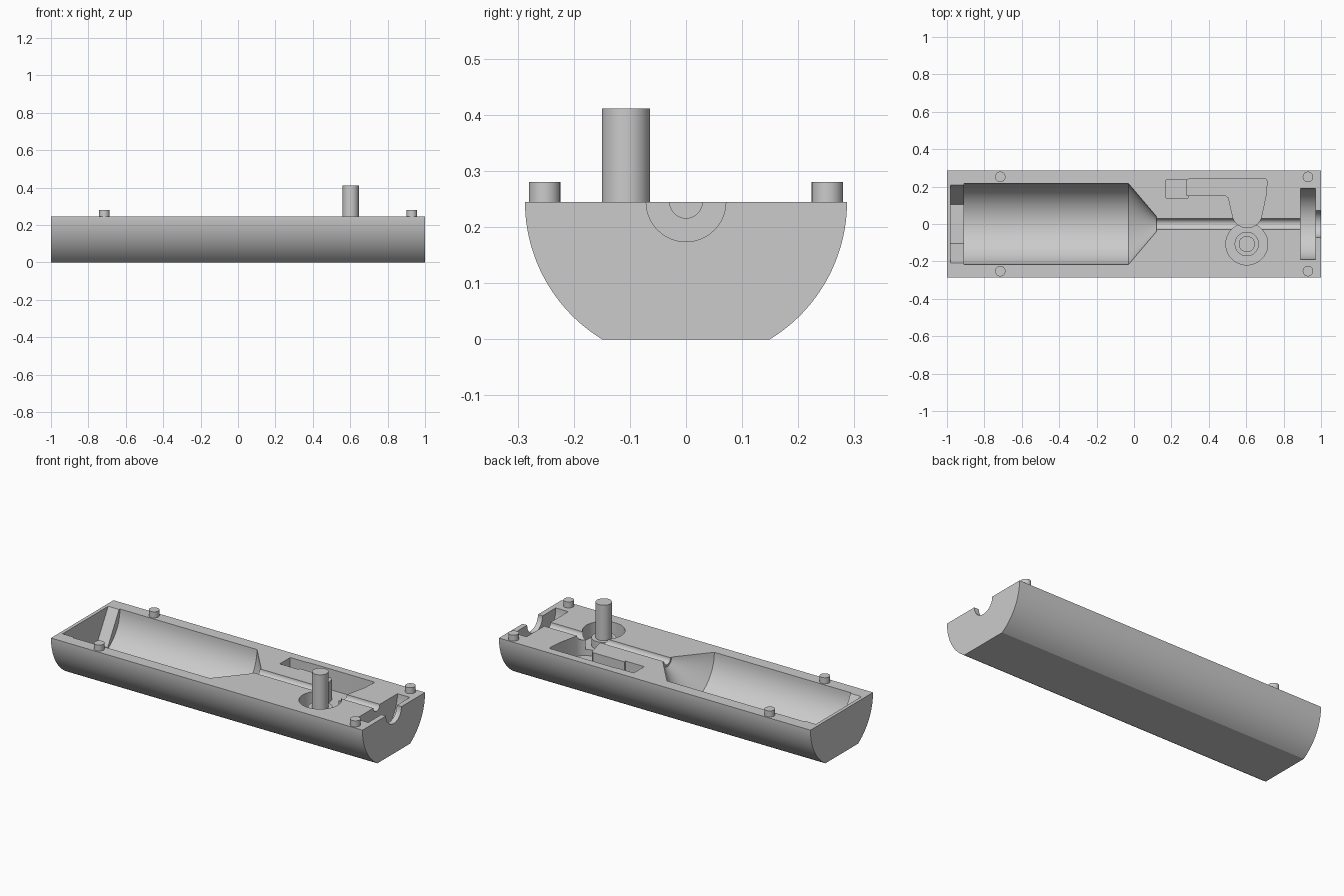
import bpy, bmesh, math
from mathutils import Matrix

if bpy.data.objects.get("Cube"):
    bpy.data.objects.remove(bpy.data.objects["Cube"])

TOP = 0.245      # height of the split face and of the bore axis
RADIUS = 0.287   # outer radius of the shell

grey = bpy.data.materials.new("plain_grey")
grey.use_nodes = True
grey.diffuse_color = (0.6, 0.6, 0.6, 1)
grey.node_tree.nodes["Principled BSDF"].inputs["Base Color"].default_value = (0.6, 0.6, 0.6, 1)


def finish(name, bm):
    bmesh.ops.recalc_face_normals(bm, faces=bm.faces)
    mesh = bpy.data.meshes.new(name)
    bm.to_mesh(mesh)
    bm.free()
    mesh.materials.append(grey)
    obj = bpy.data.objects.new(name, mesh)
    bpy.context.collection.objects.link(obj)
    return obj


def extrude(name, outline, vector):
    bm = bmesh.new()
    face = bm.faces.new([bm.verts.new(p) for p in outline])
    side = bmesh.ops.extrude_face_region(bm, geom=[face])["geom"]
    bmesh.ops.translate(bm, vec=vector, verts=[v for v in side if isinstance(v, bmesh.types.BMVert)])
    return finish(name, bm)


def prism_down(name, points, depth):
    return extrude(name, [(x, y, TOP - depth) for x, y in points], (0, 0, depth + 0.1))


def cylinder(name, x, y, z0, z1, r, sides=48):
    bm = bmesh.new()
    bmesh.ops.create_cone(bm, cap_ends=True, segments=sides, radius1=r, radius2=r, depth=z1 - z0,
                          matrix=Matrix.Translation((x, y, (z0 + z1) / 2)))
    return finish(name, bm)


def lathe_x(name, profile, sides):
    """Closed solid of revolution about the bore axis."""
    bm = bmesh.new()
    rings = [[bm.verts.new((x, r * math.cos(a), TOP + r * math.sin(a)))
              for a in (math.tau * i / sides for i in range(sides))] for x, r in profile]
    for a, b in zip(rings, rings[1:]):
        for i in range(sides):
            j = (i + 1) % sides
            bm.faces.new((a[i], a[j], b[j], b[i]))
    bm.faces.new(rings[0])
    bm.faces.new(rings[-1])
    return finish(name, bm)


def activate(obj):
    bpy.ops.object.select_all(action="DESELECT")
    obj.select_set(True)
    bpy.context.view_layer.objects.active = obj


def smooth(obj):
    activate(obj)
    bpy.ops.object.shade_smooth_by_angle(angle=math.radians(25))


# Half-round shell with a flat underside
half = math.asin(TOP / RADIUS)
section = []
for start, end in ((math.pi, math.pi + half), (math.tau - half, math.tau)):
    for i in range(25):
        a = start + (end - start) * i / 24
        section.append((-1, RADIUS * math.cos(a), TOP + RADIUS * math.sin(a)))
shell = extrude("half_shell", section, (2, 0, 0))

# Bore, cone, wire channel, end disc pocket and outlet
bore = lathe_x("bore_cutter", [(-0.91, 0.217), (-0.03, 0.217), (0.12, 0.04), (0.12, 0.029),
                               (0.89, 0.029), (0.89, 0.191), (0.97, 0.191), (0.97, 0.071),
                               (1.1, 0.071)], 64)
nut = lathe_x("hex_nut_cutter", [(-0.98, 0.209), (-0.9, 0.209)], 6)

# Lever pocket with a rounded tip, side slot and round pocket
tip = [(0.605 + 0.08 * math.cos(a), 0.06 + 0.08 * math.sin(a))
       for a in (math.pi * (1.12 + 0.76 * i / 16) for i in range(17))]
lever = prism_down("lever_cutter", [(0.28, 0.238), (0.28, 0.152), (0.49, 0.152), (0.505, 0.14)]
                   + tip + [(0.705, 0.15), (0.712, 0.23), (0.704, 0.24), (0.3, 0.24)], 0.12)
slot = prism_down("slot_cutter", [(0.17, 0.14), (0.29, 0.14), (0.29, 0.236), (0.17, 0.236)], 0.1)
POST = (0.603, -0.107)
round_pocket = cylinder("round_cutter", *POST, TOP - 0.085, TOP + 0.1, 0.112, 64)

for cutter in (bore, nut, lever, slot, round_pocket):
    cutter.hide_render = True
    activate(shell)
    mod = shell.modifiers.new("cut", "BOOLEAN")
    mod.operation = "DIFFERENCE"
    mod.solver = "EXACT"
    mod.object = cutter
    bpy.ops.object.modifier_apply(modifier=mod.name)
    bpy.data.objects.remove(cutter)
smooth(shell)

# Pivot post and its collar
smooth(cylinder("pivot_collar", *POST, TOP - 0.09, TOP - 0.04, 0.065))
smooth(cylinder("pivot_post", *POST, TOP - 0.09, 0.411, 0.043))

# Locating pegs
for x, end in ((-0.715, "rear"), (0.93, "outlet")):
    for y, side in ((-0.252, "front"), (0.252, "back")):
        smooth(cylinder(f"{end}_{side}_peg", x, y, TOP - 0.01, 0.28, 0.028, 32))
